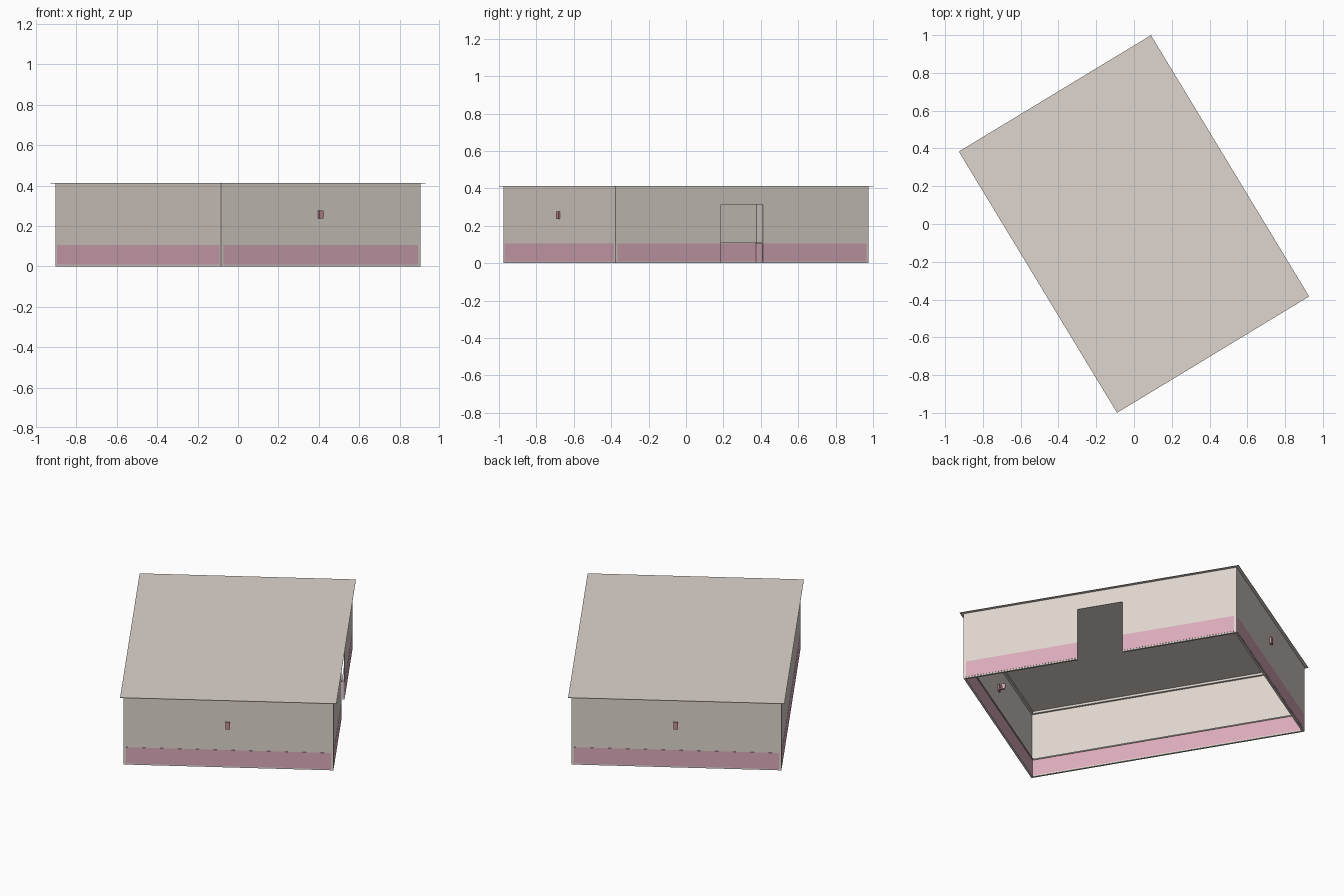
import bpy, bmesh, math
from mathutils import Matrix, Vector

cube = bpy.data.objects.get("Cube")
if cube:
    bpy.data.objects.remove(cube, do_unlink=True)


def material(name, rgb):
    m = bpy.data.materials.new(name)
    m.use_nodes = True
    m.diffuse_color = (*rgb, 1)
    m.node_tree.nodes["Principled BSDF"].inputs["Base Color"].default_value = (*rgb, 1)
    return m


PLASTER = material("warm plaster", (0.74, 0.67, 0.62))
PINK = material("pink panel", (0.71, 0.41, 0.50))
ROSE = material("rose fitting", (0.55, 0.27, 0.30))

TURN = math.radians(31.2)       # the whole room is turned about z
HALF_X, HALF_Y = 0.577, 0.791   # outer wall faces, in room axes
TOP = 0.41
SKIN = 0.004                    # wall thickness
DOOR_HALF, DOOR_TOP = 0.131, 0.315


def add_box(bm, lo, hi, frame=Matrix()):
    lo, hi = Vector(lo), Vector(hi)
    place = Matrix.Translation((lo + hi) / 2) @ Matrix.Diagonal((*(hi - lo), 1))
    bmesh.ops.create_cube(bm, size=1, matrix=frame @ place)


def finish(name, bm, mat):
    bm.transform(Matrix.Rotation(TURN, 4, "Z"))
    mesh = bpy.data.meshes.new(name)
    bm.to_mesh(mesh)
    bm.free()
    mesh.materials.append(mat)
    obj = bpy.data.objects.new(name, mesh)
    bpy.context.collection.objects.link(obj)


def wall_frame(side):
    """Frame of one wall: x points outward from its outer face, y runs along it."""
    reach = HALF_X if side % 2 == 0 else HALF_Y
    return Matrix.Rotation(side * math.pi / 2, 4, "Z") @ Matrix.Translation((reach, 0, 0))


def strip(name, mat, z0, z1, inner, outer, inset, short_inset=None):
    """Band running round all four walls, broken at the doorway."""
    bm = bmesh.new()
    for side in range(4):
        is_long = side % 2 == 0
        gap = inset if is_long or short_inset is None else short_inset
        end = (HALF_Y if is_long else HALF_X) - gap
        spans = [(-end, end)]
        if side == 0 and z0 < DOOR_TOP:
            spans = [(-end, -DOOR_HALF), (DOOR_HALF, end)]
            if z1 > DOOR_TOP:
                add_box(bm, (inner, -DOOR_HALF, DOOR_TOP),
                        (outer, DOOR_HALF, z1), wall_frame(side))
        for a, b in spans:
            add_box(bm, (inner, a, z0), (outer, b, z1), wall_frame(side))
    finish(name, bm, mat)


# Walls with the doorway in one long side
strip("walls", PLASTER, 0, TOP, -SKIN, 0, 0, SKIN)

# Pink dado, outside and inside
strip("outer_dado", PINK, 0.008, 0.105, -0.001, 0.0012, 0.014)
strip("inner_dado", PINK, 0.008, 0.105, -0.011, -SKIN, SKIN, 0.011)

# Inside trims
strip("skirting", PLASTER, 0, 0.008, -0.012, -SKIN, SKIN, 0.012)
strip("dado_rail", PLASTER, 0.105, 0.111, -0.016, -SKIN, SKIN, 0.016)
strip("ceiling_trim", PLASTER, 0.397, TOP, -0.016, -SKIN, SKIN, 0.016)

# Flat overhanging roof
bm = bmesh.new()
eave = 0.0175
add_box(bm, (-HALF_X - eave, -HALF_Y - eave, TOP),
        (HALF_X + eave, HALF_Y + eave, TOP + 0.002))
finish("roof", bm, PLASTER)

# Wall lights set through both short walls
for side, label in ((1, "back"), (3, "front")):
    frame = wall_frame(side) @ Matrix.Translation((0, -0.004, 0.256))
    bm = bmesh.new()
    add_box(bm, (-0.012, -0.012, -0.02), (0.012, 0.012, 0.02), frame)
    add_box(bm, (-0.034, -0.004, -0.012), (-0.012, 0.004, -0.004), frame)
    finish(label + "_light_mount", bm, ROSE)
    bm = bmesh.new()
    bmesh.ops.create_cone(bm, cap_ends=True, segments=12, radius1=0.008, radius2=0.012,
                          depth=0.03, matrix=frame @ Matrix.Translation((-0.034, 0, 0.003)))
    finish(label + "_light_shade", bm, PINK)
